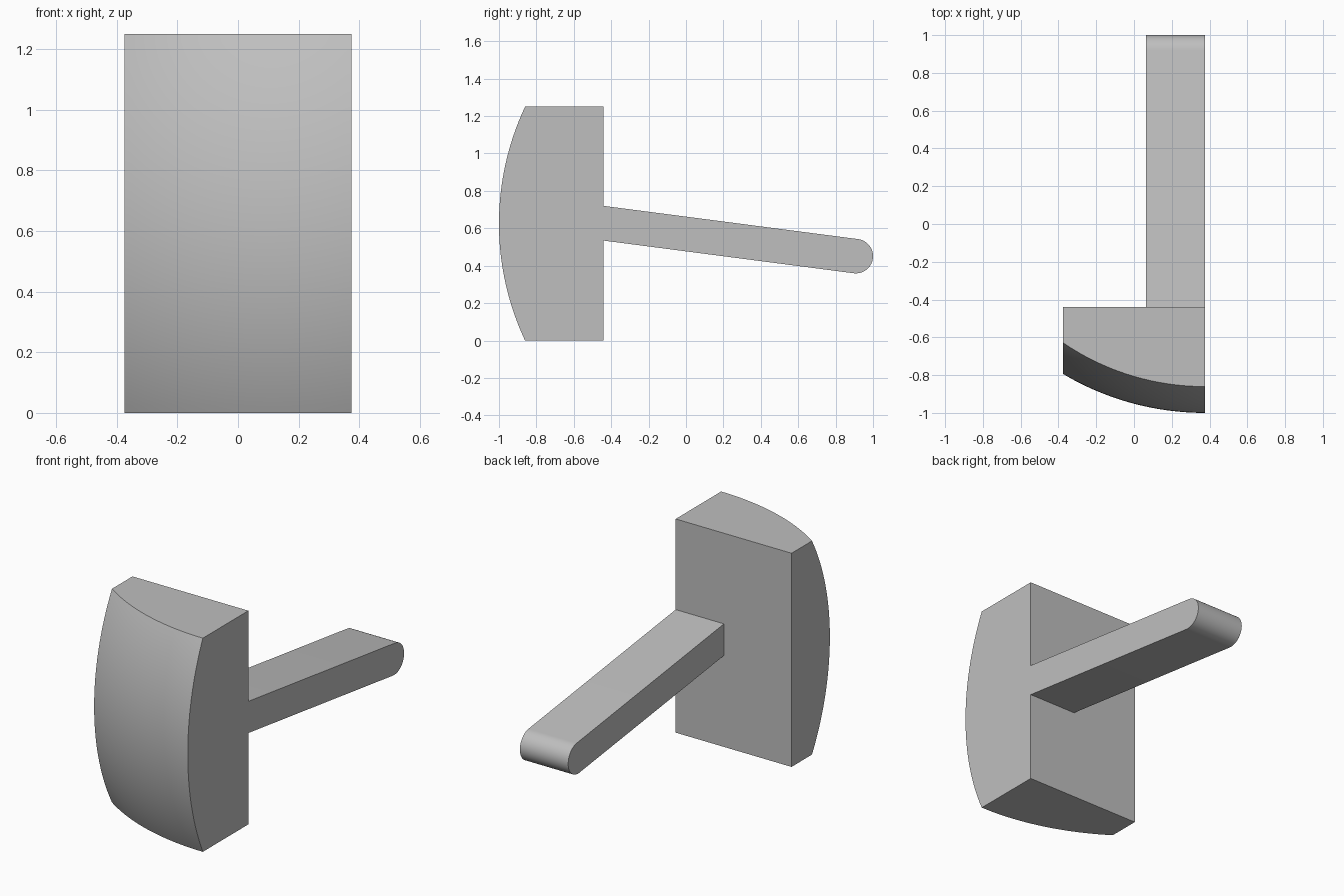
import bpy, bmesh
from math import sqrt, atan2, sin, cos, pi
from mathutils import Vector

cube = bpy.data.objects.get("Cube")
if cube:
    bpy.data.objects.remove(cube, do_unlink=True)

HALF_W, HEIGHT, BACK_Y = 0.375, 1.25, -0.44

# Single plain grey
grey = bpy.data.materials.new("plain grey")
grey.use_nodes = True
colour = (0.52, 0.52, 0.52, 1)
grey.diffuse_color = colour
grey.node_tree.nodes["Principled BSDF"].inputs["Base Color"].default_value = colour


def finish(bm, name):
    bmesh.ops.recalc_face_normals(bm, faces=bm.faces)
    mesh = bpy.data.meshes.new(name)
    bm.to_mesh(mesh)
    bm.free()
    mesh.materials.append(grey)
    obj = bpy.data.objects.new(name, mesh)
    bpy.context.collection.objects.link(obj)
    bpy.ops.object.select_all(action='DESELECT')
    obj.select_set(True)
    bpy.context.view_layer.objects.active = obj
    bpy.ops.object.shade_smooth_by_angle(angle=pi / 6)
    return obj


# Head: block whose front is part of a sphere centred level with its +x side
bm = bmesh.new()
radius = 1.47
centre = Vector((HALF_W, radius - 1, HEIGHT / 2))
bmesh.ops.create_grid(bm, x_segments=32, y_segments=48, size=1)
for v in bm.verts:
    x, z = v.co.x * HALF_W, (v.co.y + 1) * HEIGHT / 2
    y = centre.y - sqrt(radius**2 - (x - centre.x)**2 - (z - centre.z)**2)
    v.co = (x, y, z)
rim = [e for e in bm.edges if e.is_boundary]
walls = bmesh.ops.extrude_edge_only(bm, edges=rim)["geom"]
for v in walls:
    if isinstance(v, bmesh.types.BMVert):
        v.co.y = BACK_Y
bmesh.ops.holes_fill(bm, edges=[e for e in bm.edges if e.is_boundary], sides=0)
finish(bm, "head")

# Handle: sloping bar with a rounded end, flush with the head's +x side
bm = bmesh.new()
r, root_z = 0.092, 0.627
end_y, end_z = 1 - r, 0.451
tilt = atan2(end_z - root_z, end_y - BACK_Y)
half = r / cos(tilt)
profile = [(BACK_Y, root_z + half), (BACK_Y, root_z - half)]
steps = 32
for i in range(steps + 1):
    a = tilt - pi / 2 + pi * i / steps
    profile.append((end_y + r * cos(a), end_z + r * sin(a)))
side = bm.faces.new([bm.verts.new((0.0625, y, z)) for y, z in profile])
swept = bmesh.ops.extrude_face_region(bm, geom=[side])["geom"]
for v in swept:
    if isinstance(v, bmesh.types.BMVert):
        v.co.x = HALF_W
finish(bm, "handle")
